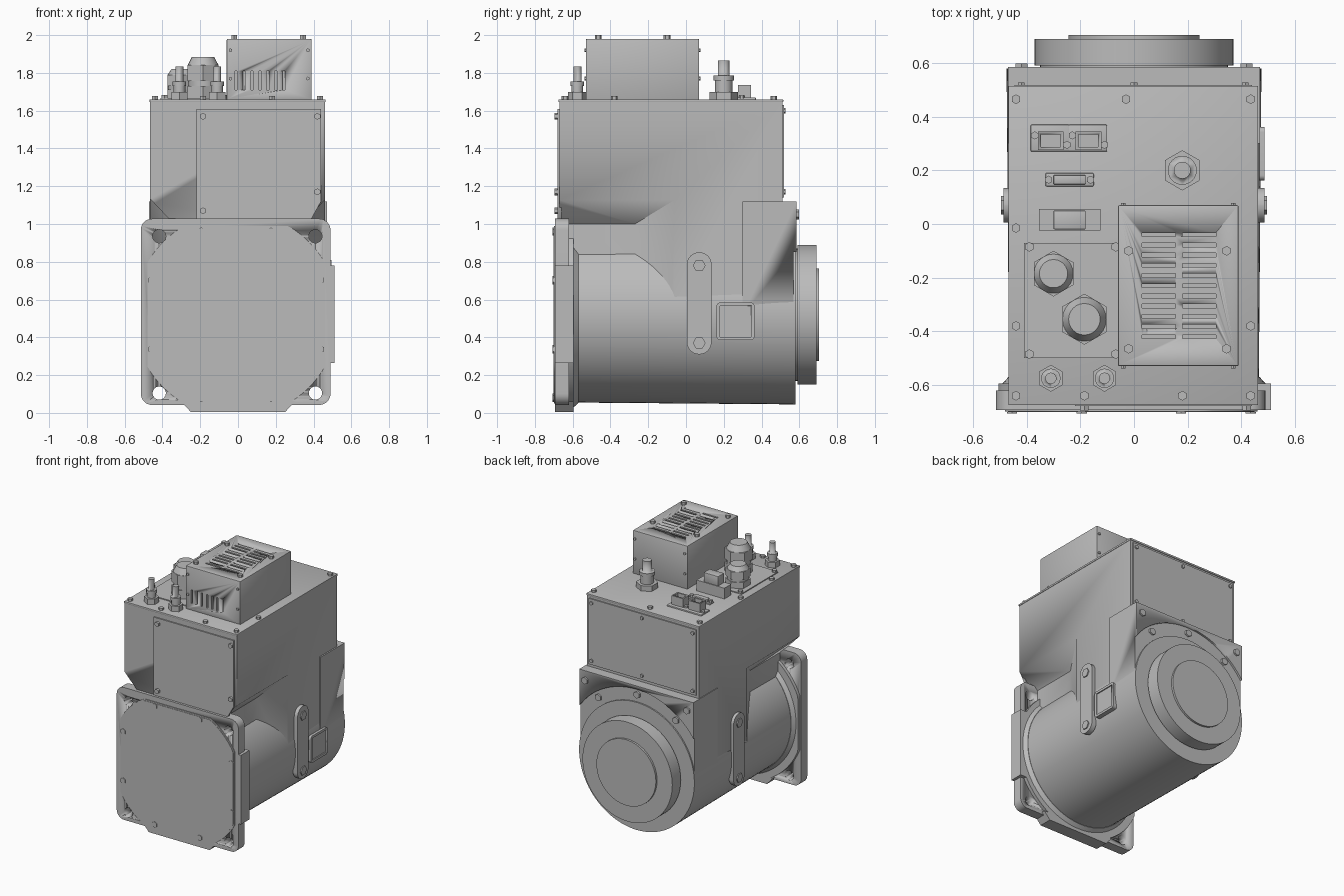
import bpy, bmesh
from math import sin, cos, pi, radians, atan2, hypot
from mathutils import Matrix, Vector

cube = bpy.data.objects.get("Cube")
if cube:
    bpy.data.objects.remove(cube)

grey = bpy.data.materials.new("cast_grey")
grey.use_nodes = True
COLOR = (0.5, 0.5, 0.5, 1)
grey.diffuse_color = COLOR
grey.node_tree.nodes["Principled BSDF"].inputs["Base Color"].default_value = COLOR

AXIS = {"x": Matrix.Rotation(pi / 2, 4, "Y"), "y": Matrix.Rotation(-pi / 2, 4, "X"), "z": Matrix()}


def finish(name, bm):
    bmesh.ops.recalc_face_normals(bm, faces=bm.faces)
    mesh = bpy.data.meshes.new(name)
    bm.to_mesh(mesh)
    bm.free()
    mesh.materials.append(grey)
    obj = bpy.data.objects.new(name, mesh)
    bpy.context.collection.objects.link(obj)
    bpy.ops.object.select_all(action="DESELECT")
    obj.select_set(True)
    bpy.context.view_layer.objects.active = obj
    bpy.ops.object.shade_smooth_by_angle(angle=radians(30))
    return obj


def add_box(bm, x0, x1, y0, y1, z0, z1):
    m = Matrix.Translation(((x0 + x1) / 2, (y0 + y1) / 2, (z0 + z1) / 2))
    bmesh.ops.create_cube(bm, size=1, matrix=m @ Matrix.Diagonal((x1 - x0, y1 - y0, z1 - z0, 1)))


def box(name, *ext, bevel=0):
    bm = bmesh.new()
    add_box(bm, *ext)
    if bevel:
        bmesh.ops.bevel(bm, geom=bm.edges[:], offset=bevel, segments=2, affect="EDGES", profile=0.5)
    return finish(name, bm)


def add_cyl(bm, start, length, r, axis="z", seg=24, r2=None):
    m = Matrix.Translation(start) @ AXIS[axis] @ Matrix.Translation((0, 0, length / 2))
    bmesh.ops.create_cone(bm, cap_ends=True, segments=seg, radius1=r,
                          radius2=r if r2 is None else r2, depth=length, matrix=m)


def cyl(name, *args, **kw):
    bm = bmesh.new()
    add_cyl(bm, *args, **kw)
    return finish(name, bm)


def plate(name, outline, axis, a, b):
    """Extrude a 2D outline between a and b: (x, z) along y, or (y, z) along x."""
    bm = bmesh.new()
    place = (lambda p: (p[0], a, p[1])) if axis == "y" else (lambda p: (a, p[0], p[1]))
    face = bm.faces.new([bm.verts.new(place(p)) for p in outline])
    moved = bmesh.ops.extrude_face_region(bm, geom=[face])["geom"]
    step = Vector((0, b - a, 0)) if axis == "y" else Vector((b - a, 0, 0))
    bmesh.ops.translate(bm, vec=step, verts=[v for v in moved if isinstance(v, bmesh.types.BMVert)])
    return finish(name, bm)


def rounded(cx, cz, w, h, r, n=8):
    pts = []
    for k, (sx, sz) in enumerate(((1, 1), (-1, 1), (-1, -1), (1, -1))):
        for i in range(n + 1):
            t = (k + i / n) * pi / 2
            pts.append((cx + sx * (w - r) + r * cos(t), cz + sz * (h - r) + r * sin(t)))
    return pts


def clipped_circle(cx, cz, r, half, n=96):
    return [(cx + max(-half, min(half, r * cos(2 * pi * i / n))),
             cz + max(-half, min(half, r * sin(2 * pi * i / n)))) for i in range(n)]


def cut(obj, cutter):
    mod = obj.modifiers.new("cut", "BOOLEAN")
    mod.operation, mod.solver, mod.object = "DIFFERENCE", "EXACT", cutter
    bpy.ops.object.select_all(action="DESELECT")
    obj.select_set(True)
    bpy.context.view_layer.objects.active = obj
    bpy.ops.object.modifier_apply(modifier=mod.name)
    bpy.data.objects.remove(cutter)


def screws(name, points, axis, height, r=0.018):
    """Hex screw heads; a negative height points them along the negative axis."""
    bm = bmesh.new()
    for p in points:
        add_cyl(bm, p, height, r, axis, 6)
    return finish(name, bm)


CX, CZ = -0.01, 0.52

# Housing: upper box with tapered side pockets above the barrel
housing = box("upper_housing", -0.465, 0.46, -0.67, 0.51, 0.52, 1.65)
for s in (-1, 1):
    bm = bmesh.new()
    for x, y, z in ((0.34, -0.27, 1.0), (0.50, 0.01, 1.17)):
        for py in (-0.9, y):
            for pz in (0.3, z):
                bm.verts.new((s * x, py, pz))
    bmesh.ops.convex_hull(bm, input=bm.verts[:])
    cut(housing, finish("pocket_cutter", bm))
cyl("motor_barrel", (0, -0.62, CZ), 1.20, 0.465, "y", 96, r2=0.475)

# Rear mount: square shoulders with a round recess, disc and end cap
shoulder = box("rear_shoulder", -0.47, 0.47, 0.30, 0.585, CZ, 1.12)
cut(shoulder, cyl("recess_cutter", (0, 0.57, CZ), 0.1, 0.575, "y", 96))
cyl("rear_spigot", (0, 0.55, CZ), 0.05, 0.35, "y", 64)
cyl("rear_disc", (0, 0.59, CZ), 0.10, 0.37, "y", 96)
cyl("rear_cap", (0, 0.68, CZ), 0.025, 0.245, "y", 64)
rear = [(0, 0.565, 1.05)]
for s in (-1, 1):
    rear += [(s * 0.32, 0.565, 0.945), (s * 0.42, 0.58, 1.05)]
screws("rear_mount_screws", rear, "y", 0.018, 0.026)
box("rear_panel", -0.445, 0.44, 0.50, 0.518, 1.14, 1.63)
screws("rear_panel_screws", [(x, 0.515, z) for x, z in
       ((-0.42, 1.6), (0, 1.6), (0.415, 1.6), (-0.42, 1.17), (0, 1.17), (0.415, 1.17))], "y", 0.012, 0.014)

# Front flange with four through holes, backing plate and side pads
flange = plate("front_flange", rounded(-0.0125, 0.535, 0.502, 0.493, 0.06), "y", -0.693, -0.62)
holes = [(x, z) for x in (-0.417, 0.41) for z in (0.105, 0.935)]
bm = bmesh.new()
for x, z in holes:
    add_cyl(bm, (x, -0.8, z), 0.3, 0.035, "y", 32)
cut(flange, finish("hole_cutter", bm))
plate("flange_backing", clipped_circle(CX, CZ, 0.535, 0.495), "y", -0.64, -0.595)
cyl("barrel_collar", (0, -0.60, CZ), 0.03, 0.495, "y", 96, r2=0.468)
plate("flange_foot", [(-0.30, 0.06), (-0.25, 0.005), (0.25, 0.005), (0.30, 0.06)], "y", -0.693, -0.595)
box("flange_side_pad", 0.46, 0.51, -0.693, -0.595, 0.265, 0.78)

# Front cover and its screws
plate("front_cover", clipped_circle(CX, CZ, 0.545, 0.47), "y", -0.69, -0.698)
plate("front_cover_inner", clipped_circle(CX, CZ, 0.535, 0.46), "y", -0.69, -0.701)
cover = []
for a, b in ((0.185, 0.44), (0.445, 0.183)):
    cover += [(CX + sx * a, -0.70, CZ + sz * b) for sx in (-1, 1) for sz in (-1, 1)]
screws("front_cover_screws", cover, "y", -0.006, 0.022)

# Upper front access panel
plate("front_panel", [(-0.22, 1.03), (0.39, 1.03), (0.44, 1.12), (0.44, 1.61), (-0.22, 1.61)], "y", -0.66, -0.679)
screws("front_panel_screws", [(x, -0.675, z) for x, z in
       ((-0.185, 1.57), (0.42, 1.57), (0.42, 1.17), (-0.185, 1.07))], "y", -0.02)

# Lid
box("lid", -0.468, 0.463, -0.675, 0.515, 1.645, 1.66, bevel=0.003)
lid = [(x, y) for x in (-0.44, 0.435) for y in (0.465, -0.38, -0.64)]
lid += [(-0.03, 0.465), (-0.44, -0.015), (-0.185, -0.64), (0.18, -0.64)]
screws("lid_screws", [(x, y, 1.655) for x, y in lid], "z", 0.022)

# Vented fan box
fan = box("fan_box", -0.06, 0.39, -0.53, 0.07, 1.655, 1.98, bevel=0.006)
bm = bmesh.new()
for i in range(11):
    y = -0.42 + i * 0.038
    for x in (0.03, 0.18):
        add_box(bm, x, x + 0.125, y - 0.007, y + 0.007, 1.955, 2.1)
for i in range(7):
    x = -0.01 + i * 0.042
    add_box(bm, x - 0.006, x + 0.006, -0.6, -0.51, 1.71, 1.81)
cut(fan, finish("vent_cutter", bm))
screws("fan_box_screws", [(x, y, 1.977) for x in (-0.02, 0.345) for y in (-0.1, -0.465)], "z", 0.023)
fan_sides = [(x, z) for x in (-0.04, 0.37) for z in (1.77, 1.92)]
screws("fan_front_screws", [(x, -0.528, z) for x, z in fan_sides], "y", -0.01, 0.01)
screws("fan_back_screws", [(x, 0.068, z) for x, z in fan_sides], "y", 0.01, 0.01)

# Cable glands on their plate
box("gland_plate", -0.41, -0.06, -0.5, -0.07, 1.655, 1.667)
screws("gland_plate_screws", [(x, y, 1.665) for x in (-0.39, -0.068) for y in (-0.085, -0.485)], "z", 0.018)
for label, x, y, r, top in (("large", -0.185, -0.355, 0.095, 1.885), ("small", -0.3, -0.185, 0.085, 1.82)):
    h = top - 1.665
    bm = bmesh.new()
    add_cyl(bm, (x, y, 1.665), 0.3 * h, r, seg=6)
    add_cyl(bm, (x, y, 1.665), 0.6 * h, r * 0.85)
    add_cyl(bm, (x, y, 1.665 + 0.42 * h), 0.38 * h, r, seg=6)
    add_cyl(bm, (x, y, 1.665 + 0.8 * h), 0.2 * h, r * 0.86, r2=r * 0.62)
    finish(label + "_cable_gland", bm)

# Small threaded fittings
for name, x, y, r, top in (("left_front_fitting", -0.11, -0.575, 0.05, 1.755),
                           ("right_front_fitting", -0.31, -0.575, 0.05, 1.755),
                           ("rear_fitting", 0.18, 0.2, 0.075, 1.785)):
    bm = bmesh.new()
    add_cyl(bm, (x, y, 1.655), 0.045, r, seg=6)
    add_cyl(bm, (x, y, 1.69), top - 1.71, r * 0.62)
    add_cyl(bm, (x, y, top - 0.025), 0.025, r * 0.72)
    body = finish(name, bm)
    cut(body, cyl("bore_cutter", (x, y, top - 0.02), 0.1, r * 0.42))

# Connectors
for name, x in (("power_socket", -0.31), ("network_socket", -0.17)):
    box(name + "_base", x - 0.075, x + 0.07, 0.27, 0.37, 1.655, 1.67, bevel=0.004)
    shell = box(name, x - 0.048, x + 0.048, 0.275, 0.345, 1.66, 1.735)
    cut(shell, box("socket_cutter", x - 0.036, x + 0.036, 0.287, 0.333, 1.69, 1.8))
    screws(name + "_screws", [(x - 0.06, 0.33, 1.665), (x + 0.06, 0.295, 1.665)], "z", 0.015, 0.015)
box("serial_socket_base", -0.33, -0.15, 0.14, 0.19, 1.655, 1.668, bevel=0.005)
box("serial_socket", -0.30, -0.18, 0.147, 0.183, 1.66, 1.69, bevel=0.005)
screws("serial_socket_screws", [(x, 0.165, 1.665) for x in (-0.318, -0.162)], "z", 0.022, 0.015)
box("terminal_block", -0.355, -0.125, -0.025, 0.055, 1.655, 1.74)
box("terminal_block_top", -0.30, -0.18, -0.02, 0.05, 1.73, 1.81, bevel=0.004)

# Side lifting straps, and the nameplate window on one side
for side, s in (("left", 1), ("right", -1)):
    plate(side + "_strap", rounded(0.07, 0.58, 0.065, 0.27, 0.064), "x", s * 0.45, s * 0.487)
    screws(side + "_strap_screws", [(s * 0.485, 0.07, z) for z in (0.37, 0.78)], "x", s * 0.01, 0.034)
window = plate("side_window_frame", rounded(0.262, 0.485, 0.1, 0.1, 0.02), "x", 0.44, 0.487)
cut(window, box("window_cutter", 0.479, 0.6, 0.18, 0.344, 0.403, 0.567))
